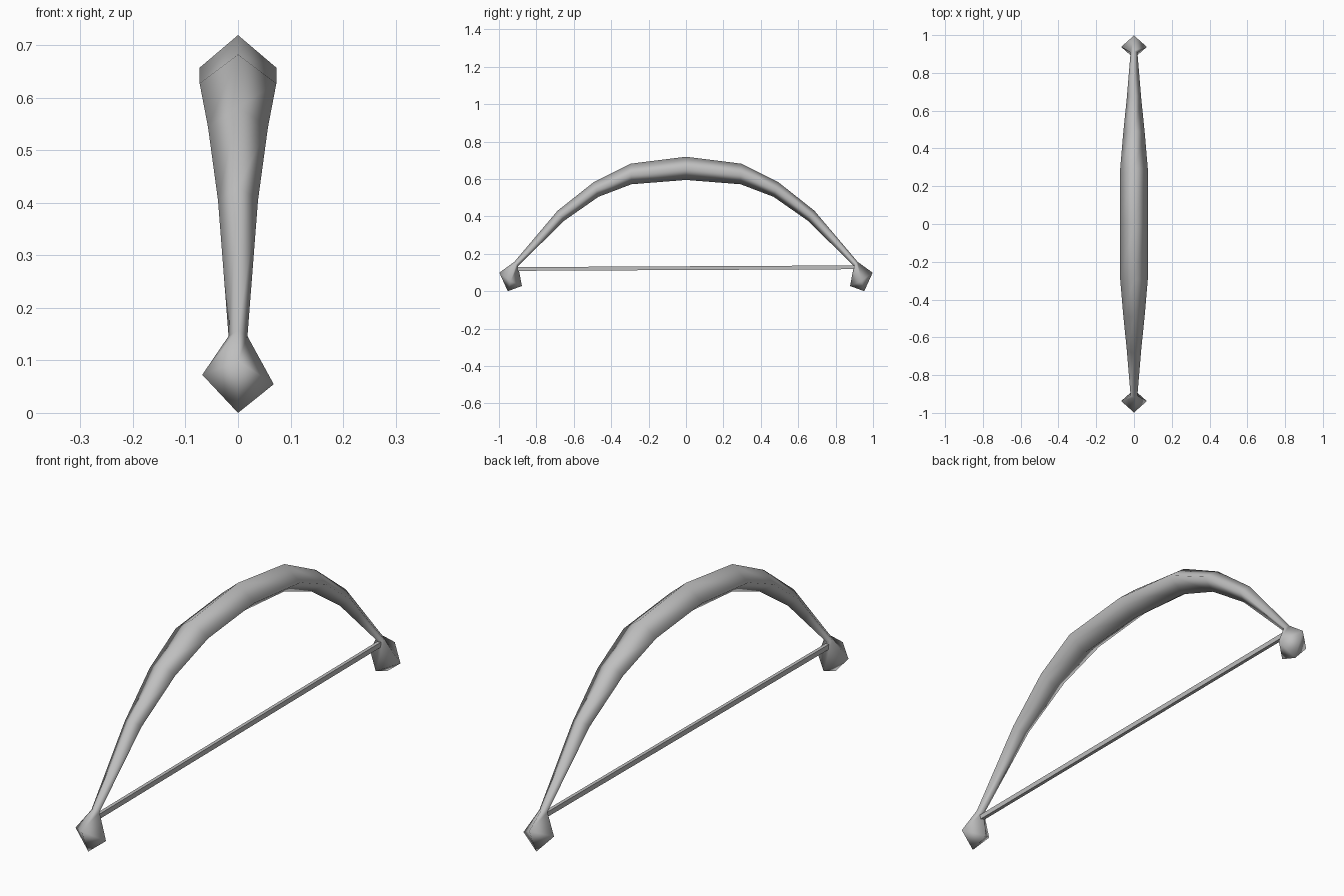
import bpy
import bmesh
from mathutils import Vector

if "Cube" in bpy.data.objects:
    bpy.data.objects.remove(bpy.data.objects["Cube"], do_unlink=True)

grey = bpy.data.materials.new("plain grey")
grey.use_nodes = True
COLOUR = (0.52, 0.52, 0.52, 1.0)
grey.diffuse_color = COLOUR
grey.node_tree.nodes["Principled BSDF"].inputs["Base Color"].default_value = COLOUR


def finish(name, bm):
    bmesh.ops.recalc_face_normals(bm, faces=bm.faces[:])
    mesh = bpy.data.meshes.new(name)
    bm.to_mesh(mesh)
    bm.free()
    mesh.materials.append(grey)
    for poly in mesh.polygons:
        poly.use_smooth = True
    obj = bpy.data.objects.new(name, mesh)
    bpy.context.collection.objects.link(obj)
    return obj


def loft(bm, rings):
    """Join four-sided rings with quads and return the vertex rings."""
    loops = [[bm.verts.new(p) for p in ring] for ring in rings]
    for a, b in zip(loops, loops[1:]):
        for i in range(4):
            j = (i + 1) % 4
            bm.faces.new((a[i], a[j], b[j], b[i]))
    return loops


def diamond(outer, inner, half_width, sign, twist=0.0):
    """Diamond section from its outer and inner (y, z) corners."""
    o = Vector((0, sign * outer[0], outer[1]))
    i = Vector((0, sign * inner[0], inner[1]))
    mid = (o + i) / 2
    side = Vector((half_width, 0, -twist))
    return [o, mid + side, i, mid - side]


# Limb sections from the grip to the tip: outer corner, inner corner, half width, twist
SECTIONS = [
    ((0.295, 0.682), (0.292, 0.572), 0.073, 0),
    ((0.495, 0.582), (0.468, 0.505), 0.057, 0),
    ((0.687, 0.430), (0.650, 0.378), 0.038, 0),
    ((0.918, 0.157), (0.898, 0.135), 0.018, 0),
    ((0.998, 0.099), (0.877, 0.028), 0.068, 0.009),
]
GRIP = ((0, 0.719), (0, 0.595), 0.073, 0)
APEX = (0.953, 0.0)


def section(data, sign):
    outer, inner, width, twist = data
    return diamond(outer, inner, width, sign, twist)


# Bow stave with a pointed knob at each end
bm = bmesh.new()
rings = [section(s, -1) for s in reversed(SECTIONS)]
rings.append(section(GRIP, 1))
rings += [section(s, 1) for s in SECTIONS]
loops = loft(bm, rings)
for ring, sign in ((loops[0], -1), (loops[-1], 1)):
    tip = bm.verts.new((0, sign * APEX[0], APEX[1]))
    for i in range(4):
        bm.faces.new((ring[i], ring[(i + 1) % 4], tip))
finish("bow_stave", bm)

# Bowstring, a thin straight bar between the knobs
bm = bmesh.new()
W, H = 0.007, 0.010
ends = []
for y, z in ((-0.915, 0.119), (0.915, 0.128)):
    ends.append([(-W, y, z - H), (W, y, z - H), (W, y, z + H), (-W, y, z + H)])
a, b = loft(bm, ends)
bm.faces.new(a)
bm.faces.new(b)
string = finish("bowstring", bm)

# Keep the string's long edges crisp
bpy.ops.object.select_all(action="DESELECT")
string.select_set(True)
bpy.context.view_layer.objects.active = string
bpy.ops.object.shade_smooth_by_angle()
